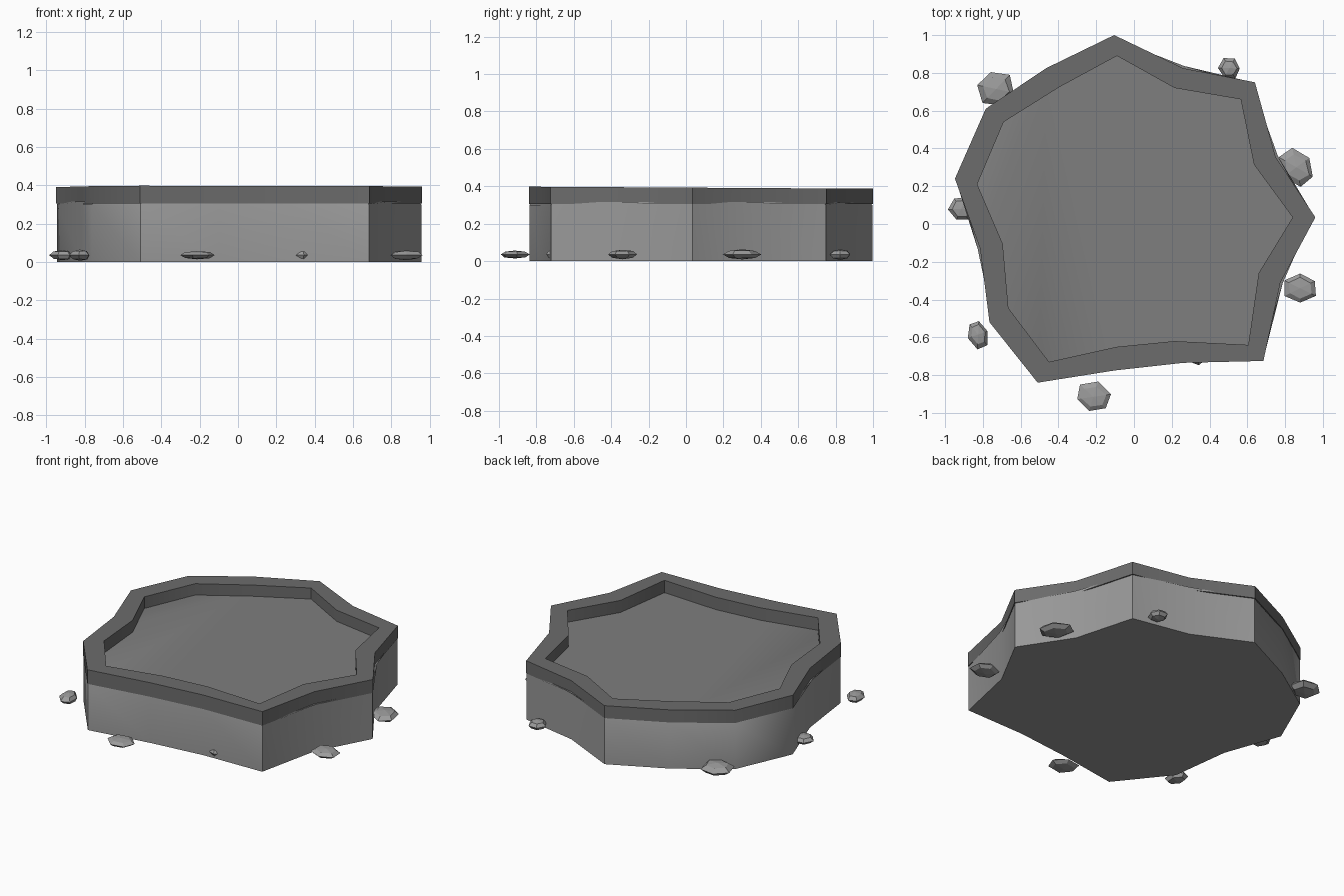
import bpy, bmesh, math, random
from mathutils import Vector

if "Cube" in bpy.data.objects:
    bpy.data.objects.remove(bpy.data.objects["Cube"])

random.seed(4)

# Irregular plan outlines, outer and inner edge of the rim
OUTER = [(-.105, 1.0), (.26, .825), (.64, .75), (.75, .355), (.96, .035),
         (.775, -.31), (.685, -.725), (.26, -.735), (-.10, -.775), (-.51, -.84),
         (-.765, -.52), (-.815, -.13), (-.948, .24), (-.785, .61), (-.465, .825)]
INNER = [(-.09, .89), (.215, .72), (.565, .66), (.635, .315), (.84, .035),
         (.66, -.26), (.605, -.64), (.215, -.62), (-.09, -.65), (-.45, -.73),
         (-.665, -.445), (-.695, -.105), (-.83, .21), (-.69, .54), (-.395, .725)]
N = len(OUTER)


def grey(name, v):
    mat = bpy.data.materials.new(name)
    mat.diffuse_color = (v, v, v, 1)
    mat.use_nodes = True
    mat.node_tree.nodes["Principled BSDF"].inputs["Base Color"].default_value = mat.diffuse_color
    return mat


STONE, FLOOR = grey("stone", .32), grey("floor_stone", .21)
DARK, PALE = grey("dark_stone", .15), grey("pebble_stone", .33)


def finish(name, bm, mats, angle=None):
    bmesh.ops.recalc_face_normals(bm, faces=bm.faces)
    me = bpy.data.meshes.new(name)
    bm.to_mesh(me)
    bm.free()
    for mat in mats:
        me.materials.append(mat)
    ob = bpy.data.objects.new(name, me)
    bpy.context.collection.objects.link(ob)
    if angle:
        bpy.ops.object.select_all(action='DESELECT')
        ob.select_set(True)
        bpy.context.view_layer.objects.active = ob
        bpy.ops.object.shade_smooth_by_angle(angle=math.radians(angle))
    return ob


def loop(bm, pts, z, s=1.0):
    return [bm.verts.new((x * s, y * s, z)) for x, y in pts]


def bridge(bm, a, b):
    for i in range(N):
        j = (i + 1) % N
        bm.faces.new((a[i], a[j], b[j], b[i]))


# Solid slab with a chamfered upper edge; its top is the basin floor
bm = bmesh.new()
low, high = loop(bm, OUTER, 0, .997), loop(bm, OUTER, .315, .997)
bridge(bm, low, high)
bm.faces.new(low)
bm.faces.new(high)
top = [e for e in bm.edges if all(v.co.z > .2 for v in e.verts)]
bmesh.ops.bevel(bm, geom=top, offset=.015, segments=1, profile=.5, affect='EDGES')
for f in bm.faces:
    f.material_index = int(all(v.co.z > .312 for v in f.verts))
finish("basin_body", bm, [STONE, FLOOR], 50)

# Raised rim ring, very slightly tilted
bm = bmesh.new()
rings = [loop(bm, OUTER, .305), loop(bm, OUTER, .393),
         loop(bm, INNER, .393), loop(bm, INNER, .305)]
for k in range(4):
    bridge(bm, rings[k], rings[(k + 1) % 4])
for v in rings[1] + rings[2]:
    v.co.z -= .006 * v.co.y
finish("rim", bm, [DARK], 40)

# Flattened six-sided pebbles around the base: x, y, half sizes, rotation
PEBBLES = [(-.73, .715, .10, .095, .035, .3), (.505, .825, .057, .06, .028, .52),
           (.86, .30, .11, .085, .028, 2.2), (.88, -.34, .095, .08, .025, 0),
           (-.215, -.915, .097, .08, .022, -.3), (-.825, -.585, .08, .055, .03, 1.9),
           (-.915, .08, .065, .07, .027, .6), (.335, -.705, .042, .042, .025, .2)]
for i, (x, y, rx, ry, rz, rot) in enumerate(PEBBLES):
    bm = bmesh.new()
    bmesh.ops.create_uvsphere(bm, u_segments=6, v_segments=4, radius=1)
    for v in bm.verts:
        v.co *= random.uniform(.93, 1.06)
        v.co = Vector((v.co.x * rx, v.co.y * ry, v.co.z * rz))
    ob = finish(f"pebble_{i + 1}", bm, [PALE])
    ob.location = (x, y, .036)
    ob.rotation_euler.z = rot
